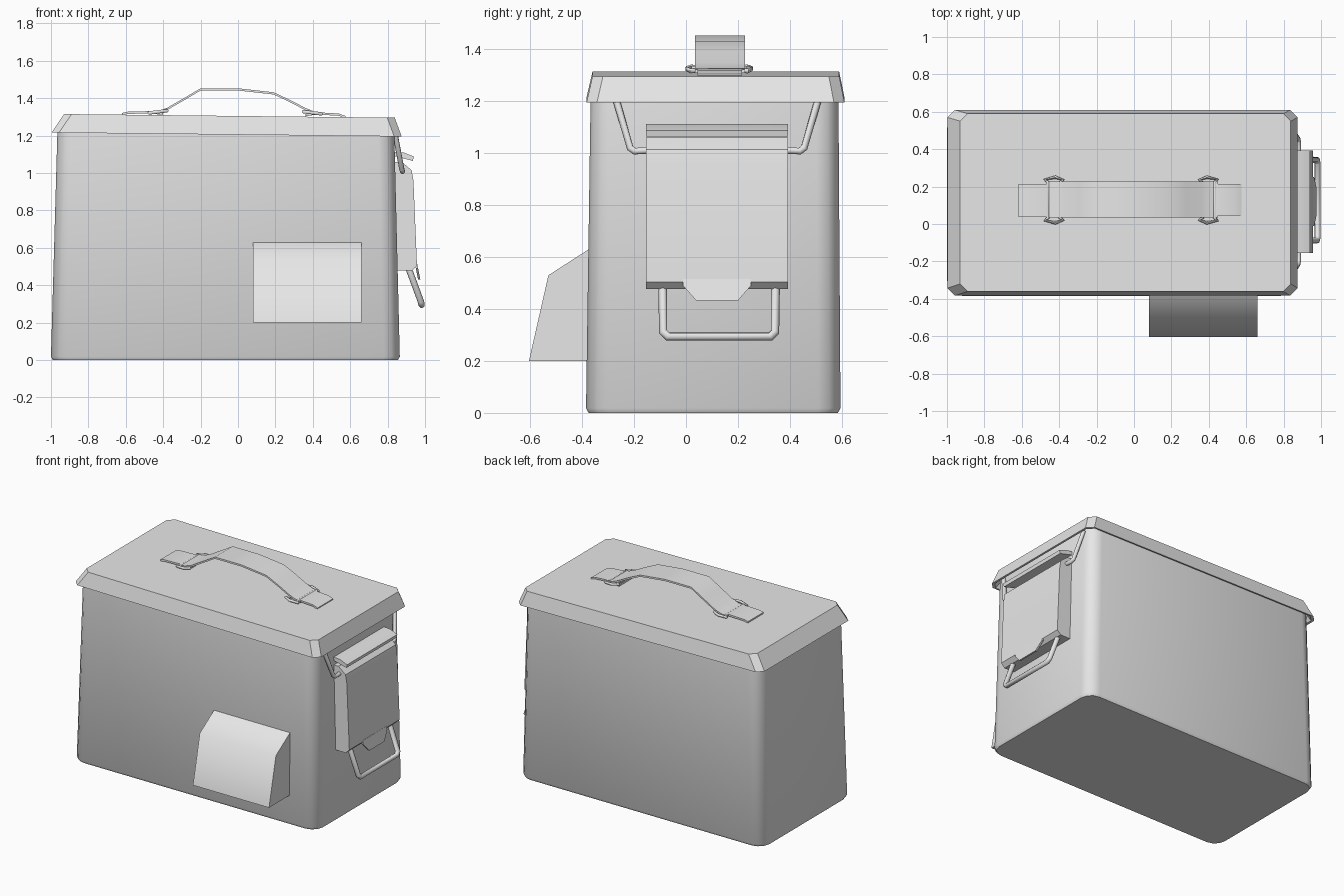
import bpy, bmesh
from math import cos, sin, pi, radians

cube = bpy.data.objects.get("Cube")
if cube:
    bpy.data.objects.remove(cube, do_unlink=True)

steel = bpy.data.materials.new("plain_grey")
steel.use_nodes = True
steel.diffuse_color = (0.8, 0.8, 0.8, 1)
steel.node_tree.nodes["Principled BSDF"].inputs["Base Color"].default_value = (0.8, 0.8, 0.8, 1)


def select(ob):
    bpy.ops.object.select_all(action='DESELECT')
    ob.select_set(True)
    bpy.context.view_layer.objects.active = ob


def finish(name, bm, angle):
    bmesh.ops.recalc_face_normals(bm, faces=bm.faces)
    mesh = bpy.data.meshes.new(name)
    bm.to_mesh(mesh)
    bm.free()
    mesh.materials.append(steel)
    ob = bpy.data.objects.new(name, mesh)
    bpy.context.collection.objects.link(ob)
    select(ob)
    bpy.ops.object.shade_smooth_by_angle(angle=radians(angle))
    return ob


def rounded_rect(x0, x1, y0, y1, r, segs):
    """Counter-clockwise rectangle outline with rounded or chamfered corners."""
    pts = []
    corners = [(x1 - r, y1 - r), (x0 + r, y1 - r), (x0 + r, y0 + r), (x1 - r, y0 + r)]
    for i, (cx, cy) in enumerate(corners):
        for k in range(segs + 1):
            a = (i + k / segs) * pi / 2
            pts.append((cx + r * cos(a), cy + r * sin(a)))
    return pts


def loft(name, levels, segs, angle, tilt=0):
    """Skin through stacked rings given as (x0, x1, y0, y1, z, corner radius)."""
    bm = bmesh.new()
    rings = []
    for x0, x1, y0, y1, z, r in levels:
        outline = rounded_rect(x0, x1, y0, y1, r, segs)
        rings.append([bm.verts.new((x, y, z - tilt * x)) for x, y in outline])
    n = len(rings[0])
    for lower, upper in zip(rings, rings[1:]):
        for i in range(n):
            j = (i + 1) % n
            bm.faces.new((lower[i], lower[j], upper[j], upper[i]))
    bm.faces.new(rings[0])
    bm.faces.new(rings[-1])
    return finish(name, bm, angle)


def along_y(u, v, t):
    return (u, t, v)


def along_x(u, v, t):
    return (t, u, v)


def prism(name, pts, place, a, b, angle=30):
    """Extrude a 2D profile from a to b; place maps (u, v, depth) to 3D."""
    bm = bmesh.new()
    ends = [[bm.verts.new(place(u, v, t)) for u, v in pts] for t in (a, b)]
    n = len(pts)
    for i in range(n):
        j = (i + 1) % n
        bm.faces.new((ends[0][i], ends[0][j], ends[1][j], ends[1][i]))
    for end in ends:
        bm.faces.new(end)
    return finish(name, bm, angle)


def strip(name, path, a, b, thick=0.012):
    """Thin band following a path seen from the front."""
    under = [(x, z - thick) for x, z in reversed(path)]
    return prism(name, path + under, along_y, a, b, 40)


def wire(name, pts, radius, closed=False):
    curve = bpy.data.curves.new(name, 'CURVE')
    curve.dimensions = '3D'
    curve.bevel_depth = radius
    curve.bevel_resolution = 2
    curve.use_fill_caps = True
    spline = curve.splines.new('POLY')
    spline.points.add(len(pts) - 1)
    for p, co in zip(spline.points, pts):
        p.co = (*co, 1)
    spline.use_cyclic_u = closed
    curve.materials.append(steel)
    ob = bpy.data.objects.new(name, curve)
    bpy.context.collection.objects.link(ob)
    select(ob)
    bpy.ops.object.convert(target='MESH')
    bpy.ops.object.shade_smooth_by_angle(angle=radians(50))


# Tapered body with rounded upright corners
loft("body", [
    (-0.99, 0.855, -0.375, 0.585, 0, 0.08),
    (-1.0, 0.865, -0.385, 0.595, 0.018, 0.085),
    (-0.965, 0.835, -0.367, 0.587, 1.24, 0.085),
], 3, 40)

# Flared lid with a hollow rim, sloping slightly towards the latch
loft("lid", [
    (-0.955, 0.83, -0.36, 0.58, 1.25, 0.04),
    (-0.98, 0.86, -0.372, 0.6, 1.205, 0.04),
    (-0.997, 0.875, -0.383, 0.61, 1.205, 0.04),
    (-0.93, 0.838, -0.36, 0.59, 1.305, 0.04),
], 1, 30, tilt=0.011)

# Carry handle strap and its end tabs
strip("handle_strap", [
    (-0.47, 1.33), (-0.43, 1.33), (-0.38, 1.348), (-0.29, 1.4), (-0.2, 1.453),
    (0, 1.453), (0.19, 1.432), (0.28, 1.39), (0.36, 1.348), (0.41, 1.328), (0.45, 1.322),
], 0.035, 0.228)
strip("left_handle_tab", [(-0.62, 1.321), (-0.59, 1.328), (-0.47, 1.331), (-0.4, 1.322)],
      0.04, 0.21)
strip("right_handle_tab", [(0.36, 1.315), (0.42, 1.325), (0.54, 1.318), (0.575, 1.305)],
      0.045, 0.215)

# Wire buckle rings joining strap and tabs
for side, cx, sign, cz in (("left", -0.43, 1, 1.327), ("right", 0.4, -1, 1.322)):
    ring = []
    for m in (1, -1):
        half = [(-0.03, 0.095), (-0.045, 0.11), (0.01, 0.122), (0.05, 0.108), (0.035, 0.095)]
        for dx, dy in half[::m]:
            ring.append((cx + sign * dx, 0.128 + m * dy, cz + dx * 0.12))
    wire(side + "_handle_ring", ring, 0.009, True)

# Wedge-shaped pouch on the front
prism("front_pouch", [(-0.37, 0.2), (-0.605, 0.2), (-0.53, 0.53), (-0.375, 0.63)],
      along_x, 0.08, 0.66, 50)

# Latch plate and the flap above it
prism("latch_plate", [
    (0.84, 0.478), (0.93, 0.478), (0.957, 0.505), (0.938, 0.96), (0.928, 1.015),
    (0.905, 1.035), (0.875, 1.06), (0.83, 1.06),
], along_y, -0.155, 0.393)
prism("latch_flap", [(0.82, 1.115), (0.885, 1.11), (0.94, 1.088), (0.935, 1.065), (0.82, 1.095)],
      along_y, -0.155, 0.393)


# Finger tab, leaning outwards at the bottom of the latch
def leaning(y, z, t):
    return (t + (0.52 - z) * 0.2, y, z)


prism("latch_tab", [(-0.012, 0.515), (0.25, 0.515), (0.25, 0.49), (0.2, 0.432),
                    (0.04, 0.432), (-0.012, 0.49)], leaning, 0.945, 0.957)

# Lower pull loop
wire("latch_pull_loop", [(0.905, -0.09, 0.51), (0.978, -0.088, 0.312), (0.982, -0.07, 0.294),
                         (0.982, 0.325, 0.294), (0.978, 0.343, 0.312), (0.905, 0.345, 0.51)], 0.017)

# Upper wire that hooks under the lid
arm = [(0.84, -0.39, 1.21), (0.876, -0.335, 1.02), (0.88, -0.318, 1.008), (0.88, -0.25, 1.012)]
wire("latch_upper_wire",
     [(x, 0.12 + y, z) for x, y, z in arm] + [(x, 0.12 - y, z) for x, y, z in reversed(arm)], 0.014)
